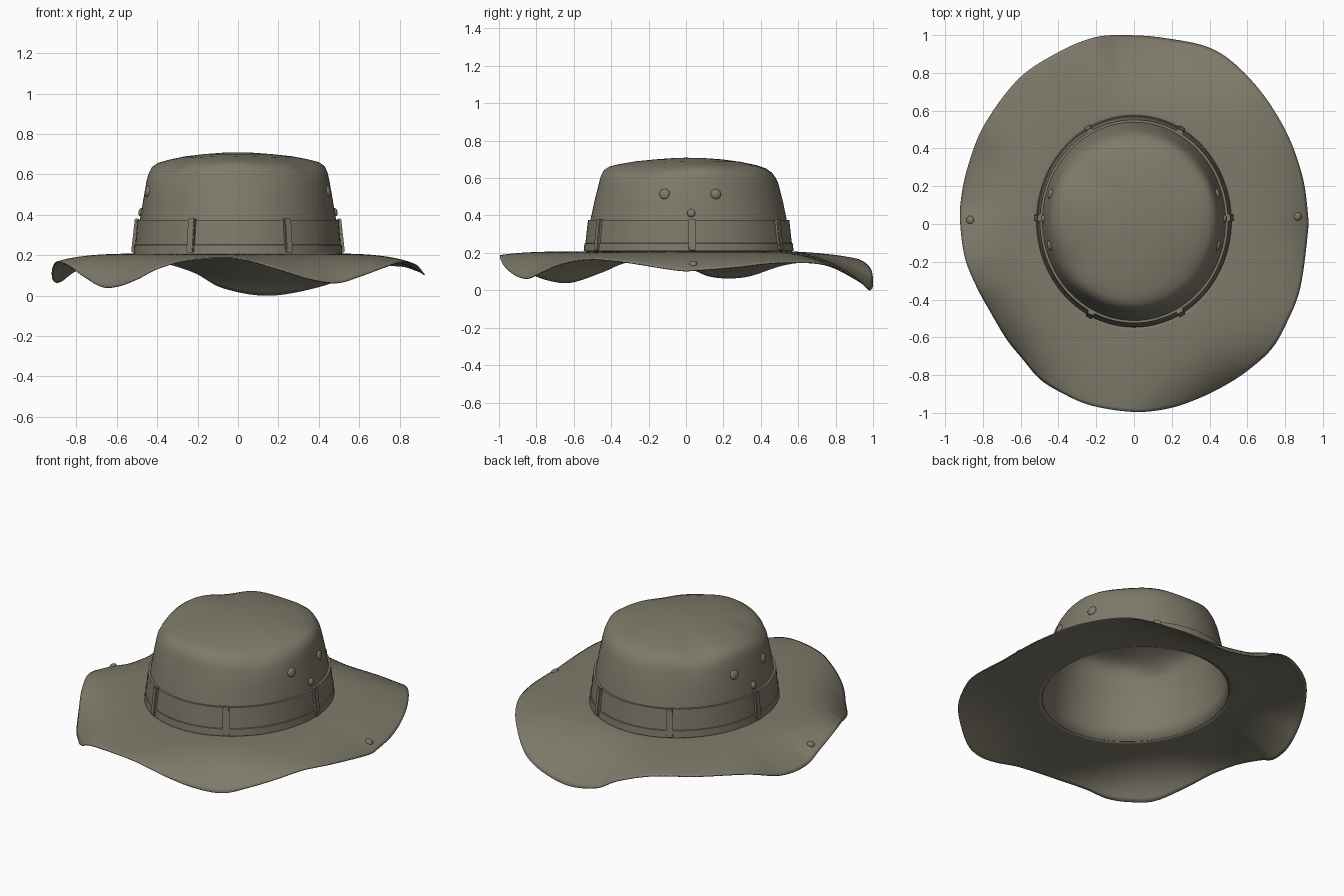
import bpy, bmesh, math
from mathutils import Vector, Matrix

if "Cube" in bpy.data.objects:
    bpy.data.objects.remove(bpy.data.objects["Cube"])

mat = bpy.data.materials.new("olive_drab_cloth")
mat.diffuse_color = (0.21, 0.195, 0.145, 1)
mat.use_nodes = True
mat.node_tree.nodes["Principled BSDF"].inputs["Base Color"].default_value = mat.diffuse_color


def finish(name, bm, angle=40, thickness=0.0):
    me = bpy.data.meshes.new(name)
    bm.to_mesh(me)
    bm.free()
    me.materials.append(mat)
    ob = bpy.data.objects.new(name, me)
    bpy.context.collection.objects.link(ob)
    if thickness:
        mod = ob.modifiers.new("cloth_thickness", 'SOLIDIFY')
        mod.thickness = thickness
        mod.offset = -1
    bpy.ops.object.select_all(action='DESELECT')
    ob.select_set(True)
    bpy.context.view_layer.objects.active = ob
    bpy.ops.object.shade_smooth_by_angle(angle=math.radians(angle))
    return ob


def loft(rings, cap=None, close=False):
    """Skin closed rings running outward/downward; optional centre cap on the first ring."""
    bm = bmesh.new()
    vs = [[bm.verts.new(p) for p in r] for r in rings]
    n = len(vs[0])
    pairs = list(zip(vs, vs[1:])) + ([(vs[-1], vs[0])] if close else [])
    for a, b in pairs:
        for i in range(n):
            j = (i + 1) % n
            bm.faces.new((a[i], b[i], b[j], a[j]))
    if cap:
        c = bm.verts.new(cap)
        for i in range(n):
            bm.faces.new((c, vs[0][i], vs[0][(i + 1) % n]))
    return bm


def catmull(pts, steps):
    out, n = [], len(pts)
    for i in range(n):
        p0, p1, p2, p3 = (Vector(pts[(i + k - 1) % n]) for k in range(4))
        for s in range(steps):
            t = s / steps
            out.append(0.5 * (2 * p1 + (p2 - p0) * t + (2 * p0 - 5 * p1 + 4 * p2 - p3) * t * t
                              + (3 * p1 - p0 - 3 * p2 + p3) * t ** 3))
    return out


CY = 0.014  # crown centre in y

# Brim: wavy outer edge, blended in to the oval head opening
edge_points = [
    (.92, -.05, .11), (.92, .06, .11), (.89, .26, .125), (.80, .50, .15), (.64, .74, .14),
    (.43, .92, .055), (.16, .985, .004), (-.07, 1.0, .04), (-.22, .985, .12), (-.40, .91, .17),
    (-.61, .77, .17), (-.79, .53, .14), (-.875, .32, .075), (-.915, .14, .075),
    (-.92, .0, .13), (-.895, -.18, .17), (-.835, -.33, .15), (-.77, -.45, .10),
    (-.675, -.61, .045), (-.59, -.715, .05), (-.50, -.82, .085),
    (-.39, -.89, .14), (-.23, -.96, .18), (0, -.995, .185), (.19, -.975, .135),
    (.35, -.92, .085), (.49, -.85, .065), (.61, -.77, .10), (.73, -.66, .145),
    (.81, -.52, .168), (.88, -.34, .155)]
edge = catmull(edge_points, 7)


def brim_point(e, t):
    ang = math.atan2((e.y - CY) / .555, e.x / .51)
    root = Vector((.505 * math.cos(ang), CY + .55 * math.sin(ang), .208))
    p = root.lerp(e, 1.12 * t - .12 * t ** 3)
    # broad droop at the back, tighter curl toward the front
    p.z = root.z + (max(e.z, .004) - root.z) * t ** (2.3 - .6 * math.sin(ang))
    return p


finish("brim", loft([[brim_point(e, k / 20) for e in edge] for k in range(21)]), 50, .006)

# Crown: oval profile (z, half width x, half depth y) with soft dents at the shoulder
profile = [(.707, .08, .08), (.70, .17, .18), (.688, .27, .28), (.67, .35, .37), (.655, .40, .42),
           (.635, .428, .449), (.605, .443, .468), (.57, .452, .48), (.48, .468, .503),
           (.375, .485, .525), (.29, .495, .54), (.205, .507, .552)]
N = 96


def crown_size(z):
    for (z1, a1, b1), (z0, a0, b0) in zip(profile, profile[1:]):
        if z0 <= z <= z1:
            k = (z - z0) / (z1 - z0)
            return a0 + (a1 - a0) * k, b0 + (b1 - b0) * k


def crown_ring(z, a, b):
    w = max(0, 1 - abs(z - .645) / (.055 if z > .645 else .075))
    ring = []
    for i in range(N):
        t = 2 * math.pi * i / N
        d = .006 * math.sin(3 * t + .6) + .004 * math.sin(7 * t)
        for at, width, depth in ((3.75, .28, .028), (5.65, .25, .018), (2.35, .25, .018)):
            d -= depth * math.exp(-((t - at) / width) ** 2)
        s = 1 + d * w
        ring.append((a * s * math.cos(t), CY + b * s * math.sin(t), z + d * w * .9))
    return ring


finish("crown", loft([crown_ring(*p) for p in profile], cap=(-.02, 0, .709)), 60, .006)


# Hat band with a thicker stitched strip at its foot
def oval(z, a, b):
    return [(a * math.cos(2 * math.pi * i / N), CY + b * math.sin(2 * math.pi * i / N), z)
            for i in range(N)]


band = [(.375, .484, .524), (.375, .498, .538), (.252, .508, .552), (.250, .513, .557),
        (.209, .516, .561), (.209, .504, .549)]
finish("hat_band", loft([oval(*p) for p in band], close=True), 35)


# Frame on an oval wall: outward, tangent and up axes
def wall_frame(pos, a, b, tilt):
    n = Vector((pos.x / a ** 2, (pos.y - CY) / b ** 2, 0)).normalized()
    up = (Vector((0, 0, 1)) - n * tilt).normalized()
    n = (n + Vector((0, 0, tilt))).normalized()
    side = up.cross(n)
    m = Matrix((n, side, up)).transposed().to_4x4()
    return Matrix.Translation(pos) @ m


# Six belt loops around the band
for i, deg in enumerate((2, 61, 118, 178, 243, 299)):
    t = math.radians(deg)
    pos = Vector((.507 * math.cos(t), CY + .550 * math.sin(t), .297))
    bm = bmesh.new()
    bmesh.ops.create_cube(bm, size=1, matrix=wall_frame(pos, .507, .550, .11)
                          @ Matrix.Diagonal((.025, .038, .168, 1)))
    bmesh.ops.bevel(bm, geom=bm.edges[:], offset=.004, segments=2, affect='EDGES')
    finish("belt_loop_%d" % (i + 1), bm)


# Half dome sitting on the cloth, so nothing pokes through inside
def rivet(name, frame, r):
    bm = bmesh.new()
    bmesh.ops.create_uvsphere(bm, u_segments=20, v_segments=12, radius=1)
    bmesh.ops.rotate(bm, verts=bm.verts, matrix=Matrix.Rotation(math.pi / 2, 3, 'Y'))
    for v in bm.verts:
        v.co.x = max(v.co.x, -.2)
    bm.transform(frame @ Matrix.Diagonal((.014, r, r, 1)))
    finish(name, bm, 60)


# Vent eyelets and small snaps on both sides of the crown, plus one snap on each brim side
for side, label in ((1, "right"), (-1, "left")):
    for name, y, z, r in (("front_eyelet", -.115, .515, .028), ("back_eyelet", .16, .515, .028),
                          ("crown_snap", .028, .413, .022)):
        a, b = crown_size(z)
        x = side * a * math.sqrt(1 - ((y - CY) / b) ** 2)
        rivet(label + "_" + name, wall_frame(Vector((x, y, z)), a, b, .17), r)
    e = min(edge, key=lambda p: (p - Vector((side * .92, .045 if side > 0 else .02, .1))).length)
    p, q = brim_point(e, .84), brim_point(e, .81)
    n = Vector((0, 1, 0)).cross((q - p) * side).normalized()
    n = n if n.z > 0 else -n
    f = Matrix((n, Vector((0, 1, 0)), n.cross(Vector((0, 1, 0))))).transposed().to_4x4()
    rivet(label + "_brim_snap", Matrix.Translation(p) @ f, .022)
